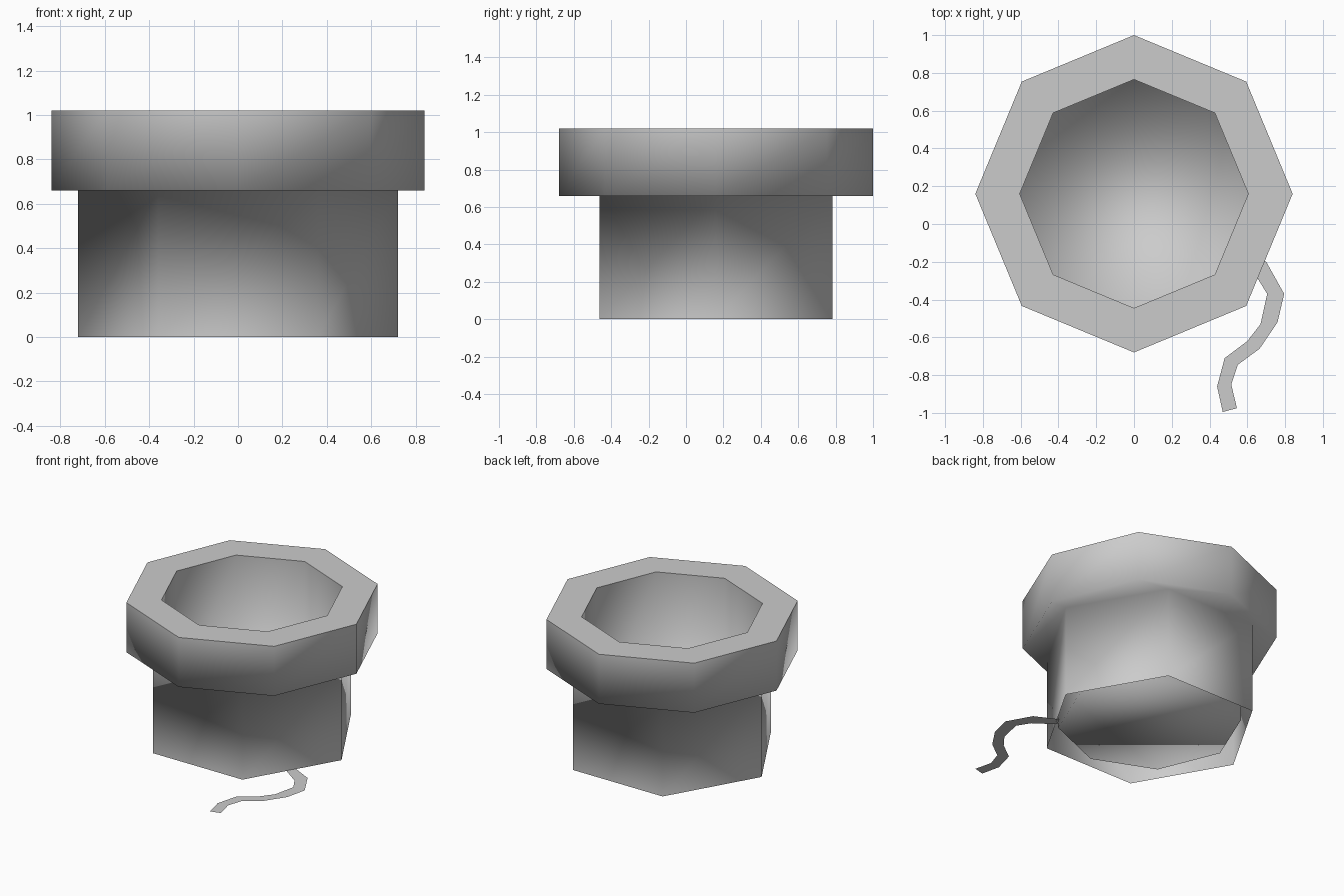
import bpy, bmesh
from math import cos, sin, tau

if "Cube" in bpy.data.objects:
    bpy.data.objects.remove(bpy.data.objects["Cube"], do_unlink=True)

CENTRE_Y = 0.16
TOP, LEDGE, FLOOR = 1.02, 0.66, 0.045
RIM_R, HOLE_R, BASE_R = 0.84, 0.605, 0.72

grey = bpy.data.materials.new("plain grey")
grey.use_nodes = True
grey.diffuse_color = (0.6, 0.6, 0.6, 1)
grey.node_tree.nodes["Principled BSDF"].inputs["Base Color"].default_value = grey.diffuse_color


def ring(bm, sides, radius, z):
    return [bm.verts.new((radius * cos(tau * i / sides),
                          CENTRE_Y + radius * sin(tau * i / sides), z))
            for i in range(sides)]


def wall(bm, low, high):
    """Join two equal rings with outward-facing quads."""
    n = len(low)
    for i in range(n):
        j = (i + 1) % n
        bm.faces.new((low[i], low[j], high[j], high[i]))


def finish(bm, name, smooth):
    for f in bm.faces:
        f.smooth = smooth
    mesh = bpy.data.meshes.new(name)
    bm.to_mesh(mesh)
    bm.free()
    mesh.materials.append(grey)
    obj = bpy.data.objects.new(name, mesh)
    bpy.context.collection.objects.link(obj)
    return obj


# Outer shell: octagonal collar, underside ledge and open hexagonal base
bm = bmesh.new()
collar_top = ring(bm, 8, RIM_R, TOP)
collar_low = ring(bm, 8, RIM_R, LEDGE)
base_top = ring(bm, 6, BASE_R, LEDGE)
base_low = ring(bm, 6, BASE_R, 0)
edges = []
for loop in (collar_low, base_top):
    edges += [bm.edges.new((v, loop[i - 1])) for i, v in enumerate(loop)]
bmesh.ops.triangle_fill(bm, edges=edges, use_beauty=True)
for f in bm.faces:
    f.normal_update()
    if f.normal.z > 0:
        f.normal_flip()
wall(bm, collar_low, collar_top)
wall(bm, base_low, base_top)
finish(bm, "outer_shell", True)

# Flat rim on top
bm = bmesh.new()
wall(bm, ring(bm, 8, RIM_R, TOP), ring(bm, 8, HOLE_R, TOP))
finish(bm, "top_rim", False)

# Inner basin: straight octagonal walls and a floor, facing inward
bm = bmesh.new()
basin_low = ring(bm, 8, HOLE_R, FLOOR)
wall(bm, ring(bm, 8, HOLE_R, TOP), basin_low)
bm.faces.new(basin_low)
finish(bm, "basin", True)

# Flat winding cord lying on the ground
left_side = [(0.51, -0.18), (0.65, -0.28), (0.705, -0.37), (0.67, -0.53),
             (0.6, -0.62), (0.48, -0.71), (0.44, -0.86), (0.47, -0.995)]
right_side = [(0.54, -0.12), (0.7, -0.2), (0.795, -0.37), (0.76, -0.52),
              (0.665, -0.66), (0.55, -0.745), (0.515, -0.85), (0.545, -0.975)]
bm = bmesh.new()
pairs = [[bm.verts.new((x, y, 0.002)) for x, y in pair]
         for pair in zip(left_side, right_side)]
for (a, b), (c, d) in zip(pairs, pairs[1:]):
    bm.faces.new((a, c, d, b))
finish(bm, "cord", False)
